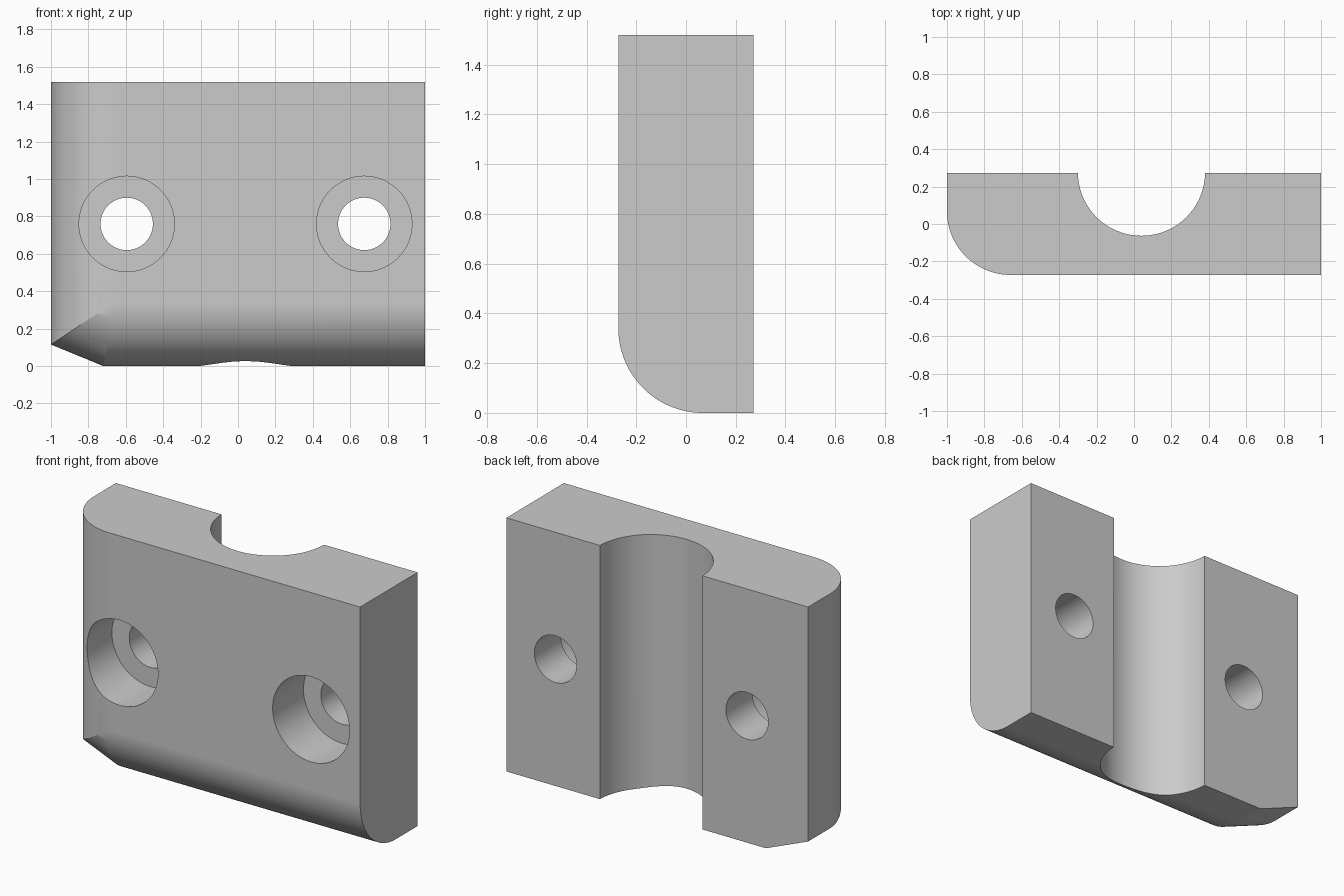
import bpy, bmesh, math
from mathutils import Matrix

if "Cube" in bpy.data.objects:
    bpy.data.objects.remove(bpy.data.objects["Cube"], do_unlink=True)

HALF_Y, HEIGHT, ROUND = 0.272, 1.52, 0.34
CUT_X, CUT_Z = 0.28, 0.115      # bevelled lower corner
STEPS = 32

grey = bpy.data.materials.new("plain grey")
grey.use_nodes = True
grey.diffuse_color = (0.6, 0.6, 0.6, 1)
grey.node_tree.nodes["Principled BSDF"].inputs["Base Color"].default_value = (0.6, 0.6, 0.6, 1)


def outline(d):
    """Block outline with the side, corner and bottom edges moved in by d."""
    length = math.hypot(CUT_X, CUT_Z)
    nx, nz = CUT_Z / length, CUT_X / length
    return [(-1 + d, HEIGHT),
            (-1 + d, CUT_Z + d * (1 - nx) / nz),
            (-1 + CUT_X + d * (1 - nz) / nx, d),
            (1, d),
            (1, HEIGHT)]


def add_object(name, bm):
    bmesh.ops.recalc_face_normals(bm, faces=bm.faces)
    mesh = bpy.data.meshes.new(name)
    bm.to_mesh(mesh)
    bm.free()
    mesh.materials.append(grey)
    obj = bpy.data.objects.new(name, mesh)
    bpy.context.collection.objects.link(obj)
    return obj


def cutter(name, radius, depth, place):
    bm = bmesh.new()
    bmesh.ops.create_cone(bm, cap_ends=True, segments=96, radius1=radius,
                          radius2=radius, depth=depth, matrix=place)
    obj = add_object(name, bm)
    obj.hide_render = True
    return obj


# Block: stacked outlines make the rounded front edge with mitred corners
layers = [(HALF_Y, 0)]
for i in range(STEPS + 1):
    a = math.pi / 2 * i / STEPS
    layers.append((-HALF_Y + ROUND * (1 - math.sin(a)), ROUND * (1 - math.cos(a))))

bm = bmesh.new()
rings = [[bm.verts.new((x, y, z)) for x, z in outline(d)] for y, d in layers]
for r, s in zip(rings, rings[1:]):
    for i in range(len(r)):
        j = (i + 1) % len(r)
        bm.faces.new((r[i], r[j], s[j], s[i]))
bm.faces.new(rings[0])
bm.faces.new(rings[-1])
block = add_object("clamp_block", bm)

# Rear channel and the two counterbored screw holes
cutters = [cutter("channel_cutter", 0.34, 4, Matrix.Translation((0.04, 0.277, 0.76)))]
along_y = Matrix.Rotation(math.pi / 2, 4, "X")
for side, x in (("right", -0.595), ("left", 0.675)):
    cutters.append(cutter(side + "_hole_cutter", 0.14, 2,
                          Matrix.Translation((x, 0, 0.76)) @ along_y))
    cutters.append(cutter(side + "_counterbore_cutter", 0.255, 1,
                          Matrix.Translation((x, 0.02 - 0.5, 0.76)) @ along_y))

bpy.ops.object.select_all(action="DESELECT")
block.select_set(True)
bpy.context.view_layer.objects.active = block
for c in cutters:
    mod = block.modifiers.new(c.name, "BOOLEAN")
    mod.operation, mod.solver, mod.object = "DIFFERENCE", "EXACT", c
    bpy.ops.object.modifier_apply(modifier=mod.name)
    bpy.data.objects.remove(c, do_unlink=True)

# Smooth curves with crisp edges and flat faces kept flat
bpy.ops.object.shade_smooth_by_angle(angle=math.radians(15))
weighted = block.modifiers.new("flat_face_normals", "WEIGHTED_NORMAL")
weighted.keep_sharp = True
